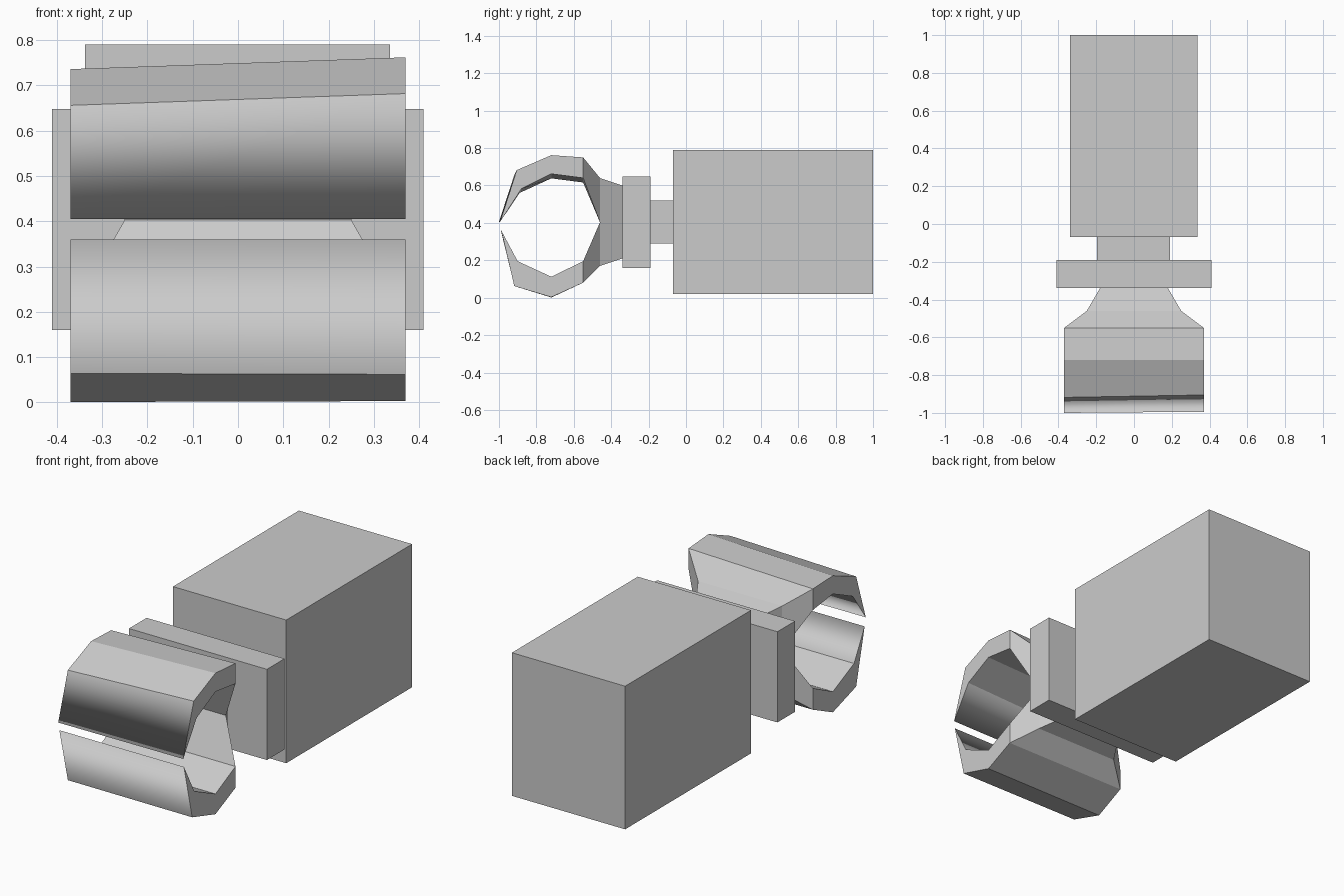
import bpy


def make_mesh(name, verts, faces, smooth=()):
    mesh = bpy.data.meshes.new(name)
    mesh.from_pydata(verts, [], faces)
    for i in smooth:
        mesh.polygons[i].use_smooth = True
    mesh.update()
    obj = bpy.data.objects.new(name, mesh)
    bpy.context.collection.objects.link(obj)
    return obj


def box(name, x, y, z):
    verts = [(a, b, c) for a in x for b in y for c in z]
    faces = [(0, 1, 3, 2), (4, 6, 7, 5), (0, 4, 5, 1),
             (2, 3, 7, 6), (0, 2, 6, 4), (1, 5, 7, 3)]
    return make_mesh(name, verts, faces)


# Body, neck and flange
box("body_block", (-0.338, 0.336), (-0.07, 1.0), (0.02, 0.79))
box("neck", (-0.195, 0.19), (-0.19, -0.07), (0.29, 0.52))
box("flange_plate", (-0.411, 0.41), (-0.34, -0.19), (0.16, 0.648))

# Open claw outline on the right side: (half width, y, z, left-side dy, left-side dz)
outline = [
    (0.18, -0.34, 0.60, 0, 0),
    (0.25, -0.46, 0.64, 0, 0),
    (0.37, -0.55, 0.75, 0, -0.02),
    (0.37, -0.72, 0.762, 0, -0.026),
    (0.37, -0.905, 0.682, -0.013, -0.026),
    (0.37, -0.994, 0.405, -0.006, 0),        # upper tip
    (0.37, -0.88, 0.582, -0.01, -0.022),
    (0.37, -0.72, 0.662, 0, -0.024),
    (0.37, -0.55, 0.64, 0, -0.024),
    (0.25, -0.46, 0.403, 0, 0),              # inside of the palm
    (0.37, -0.55, 0.195, 0, 0),
    (0.37, -0.72, 0.112, 0, 0),
    (0.37, -0.90, 0.195, 0, 0),
    (0.37, -0.988, 0.36, -0.002, 0),         # lower tip
    (0.37, -0.918, 0.062, 0, 0.002),
    (0.37, -0.72, 0.003, 0, -0.002),
    (0.37, -0.55, 0.08, 0, 0),
    (0.25, -0.46, 0.17, 0, 0),
    (0.18, -0.34, 0.21, 0, 0),
]
n = len(outline)
verts = [(w, y, z) for w, y, z, dy, dz in outline]
verts += [(-w, y + dy, z + dz) for w, y, z, dy, dz in outline]

# Strip around the outline, then the flat side cells on both sides
faces = [(i, (i + 1) % n, (i + 1) % n + n, i + n) for i in range(n)]
cells = [(0, 1, 9, 17, 18), (1, 2, 8, 9), (9, 10, 16, 17),
         (2, 3, 7, 8), (3, 4, 6, 7), (4, 5, 6),
         (10, 11, 15, 16), (11, 12, 14, 15), (12, 13, 14)]
for c in cells:
    faces.append(tuple(reversed(c)))
    faces.append(tuple(i + n for i in c))
make_mesh("gripping_claw", verts, faces, smooth=(4, 5, 12, 13))
